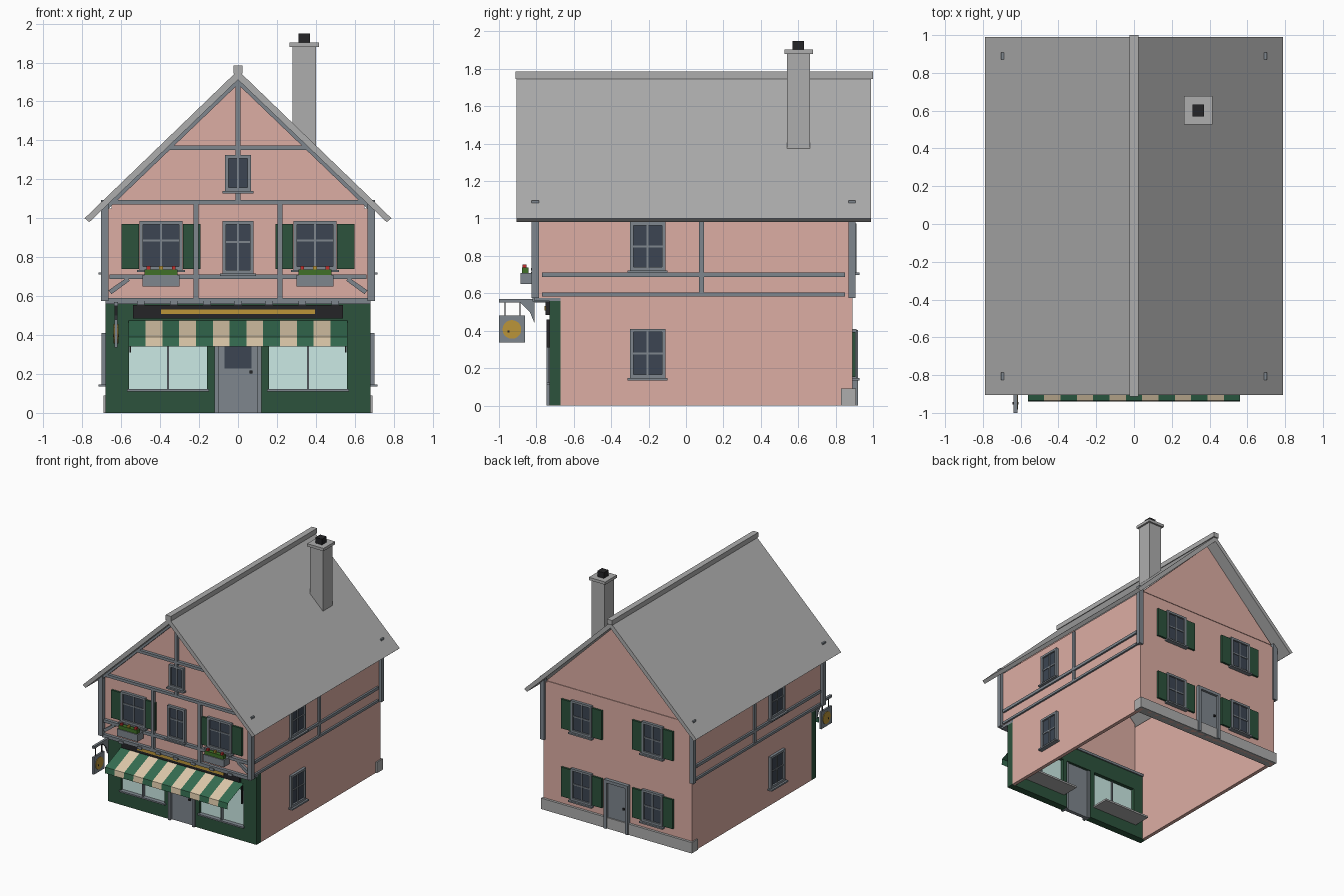
import bpy, bmesh, math
from mathutils import Matrix, Vector

if "Cube" in bpy.data.objects:
    bpy.data.objects.remove(bpy.data.objects["Cube"])


def mat(name, r, g, b):
    m = bpy.data.materials.new(name)
    m.diffuse_color = (r, g, b, 1)
    m.use_nodes = True
    m.node_tree.nodes["Principled BSDF"].inputs["Base Color"].default_value = m.diffuse_color
    return m


PINK = mat("plaster", .72, .42, .37)
TIMBER = mat("timber", .21, .24, .27)
GREEN = mat("green_paint", .025, .085, .045)
GLASS = mat("dark_glass", .045, .06, .085)
SHOP = mat("shop_glass", .6, .82, .78)
CREAM = mat("cream_cloth", .72, .58, .4)
CLOTH = mat("green_cloth", .035, .15, .08)
BLACK = mat("black", .018, .018, .02)
GOLD = mat("gold", .5, .3, .04)
RED = mat("red_flower", .55, .03, .03)
LEAF = mat("foliage", .05, .16, .02)
STONE = mat("stone", .42, .42, .42)
I = Matrix()


def finish(name, bm, m, M=I):
    bmesh.ops.recalc_face_normals(bm, faces=bm.faces)
    me = bpy.data.meshes.new(name)
    bm.to_mesh(me)
    bm.free()
    me.transform(M)
    if m:
        me.materials.append(m)
    ob = bpy.data.objects.new(name, me)
    bpy.context.collection.objects.link(ob)
    return ob


def boxes(name, m, items, M=I):
    """One object from boxes given as (x0, x1, y0, y1, z0, z1)."""
    bm = bmesh.new()
    for x0, x1, y0, y1, z0, z1 in items:
        T = Matrix.Translation(((x0 + x1) / 2, (y0 + y1) / 2, (z0 + z1) / 2))
        S = Matrix.Diagonal((abs(x1 - x0), abs(y1 - y0), abs(z1 - z0), 1))
        bmesh.ops.create_cube(bm, size=1, matrix=T @ S)
    return finish(name, bm, m, M)


def prism(name, m, pts, c0, c1, axis="y"):
    """Extrude an outline along x or y."""
    bm = bmesh.new()
    def co(a, b, c):
        return (a, c, b) if axis == "y" else (c, a, b)
    f = bm.faces.new([bm.verts.new(co(a, b, c0)) for a, b in pts])
    r = bmesh.ops.extrude_face_region(bm, geom=[f])
    d = Vector(co(0, 0, c1 - c0))
    bmesh.ops.translate(bm, verts=[v for v in r["geom"] if isinstance(v, bmesh.types.BMVert)], vec=d)
    return finish(name, bm, m)


def wall_frame(x, y, deg):
    """Local frame of a wall: x along it, -y outward, z up."""
    return Matrix.Translation((x, y, 0)) @ Matrix.Rotation(math.radians(deg), 4, "Z")


FRONT, BACK = wall_frame(0, -.79, 0), wall_frame(0, .89, 180)
RIGHT, LEFT = wall_frame(.68, 0, 90), wall_frame(-.68, 0, -90)


def window(name, M, cx, z0, z1, w, bar=.5, shutters=False, cross=True):
    a, b, t = cx - w / 2, cx + w / 2, .018
    boxes(name + "_glass", GLASS, [(a + t, b - t, -.008, .005, z0 + t, z1 - t)], M)
    fr = [(a, a + t, -.022, 0, z0, z1), (b - t, b, -.022, 0, z0, z1),
          (a + t, b - t, -.022, 0, z0, z0 + t), (a + t, b - t, -.022, 0, z1 - t, z1),
          (cx - .005, cx + .005, -.015, 0, z0, z1),
          (a - .012, b + .012, -.038, 0, z0 - .012, z0)]
    if cross:
        zb = z0 + (z1 - z0) * bar
        fr.append((a, b, -.014, 0, zb - .005, zb + .005))
    boxes(name + "_frame", TIMBER, fr, M)
    if shutters:
        boxes(name + "_shutters", GREEN, [(a - .092, a - .002, -.016, 0, z0 + .005, z1 - .015),
                                          (b + .002, b + .092, -.016, 0, z0 + .005, z1 - .015)], M)


# hollow walls: jettied sides, gables and jetty floor
side = [(-.67, 0), (.89, 0), (.89, 1.05), (-.79, 1.05), (-.79, .575), (-.67, .575)]
for s, n in ((1, "right"), (-1, "left")):
    prism(n + "_wall", PINK, side, s * .68, s * .65, "x")
top = [(.65, 1.07), (0, 1.71), (-.65, 1.07)]
prism("front_wall", PINK, [(-.65, .575), (.65, .575)] + top, -.79, -.76)
prism("back_wall", PINK, [(-.65, 0), (.65, 0)] + top, .86, .89)
boxes("jetty_floor", TIMBER, [(-.68, .68, -.81, -.66, .56, .58)])
boxes("back_plinth", STONE, [(-.69, .69, .83, .91, 0, .09)])
boxes("back_gable_band", PINK, [(-.65, .65, .885, .895, 1.06, 1.065)])

# roof slabs, ridge and chimney
for s, n in ((1, "right"), (-1, "left")):
    prism(n + "_roof", STONE, [(0, 1.76), (s * .788, 1.0), (s * .764, .98), (0, 1.712)], -.905, .99)
boxes("ridge_cap", STONE, [(-.024, .024, -.912, 1, 1.745, 1.785)])
boxes("chimney", STONE, [(.28, .40, .54, .663, 1.2, 1.88), (.265, .415, .526, .678, 1.88, 1.903)])
boxes("chimney_pot", BLACK, [(.31, .37, .57, .632, 1.903, 1.95)])

# corner posts and side timbers
for s, n in ((1, "right"), (-1, "left")):
    boxes(n + "_corner_posts", TIMBER, [(s * .665, s * .703, -.825, -.785, .575, 1.095),
                                        (s * .665, s * .703, .87, .907, .575, 1.095)])
    boxes(n + "_side_beams", TIMBER, [(s * .67, s * .695, -.77, .85, .688, .712),
                                      (s * .67, s * .695, -.77, .85, .583, .603),
                                      (s * .67, s * .693, .07, .096, .6, 1.04)])

# front timber frame
y0, y1 = -.815, -.785
boxes("front_beams", TIMBER, [(-.70, .70, y0, y1, .575, .59), (-.66, .66, y0, y1, .688, .712),
                              (-.69, .69, y0, y1, 1.07, 1.093), (-.36, .36, y0, y1, 1.35, 1.373)])
boxes("front_studs", TIMBER, [(-.228, -.202, y0, y1, .59, 1.07), (.202, .228, y0, y1, .59, 1.07),
                              (-.013, .013, y0, y1, 1.325, 1.70), (-.013, .013, y0, y1, 1.09, 1.13)])
for s, n in ((1, "right"), (-1, "left")):
    prism(n + "_brace", TIMBER, [(s * .65, .61), (s * .555, .68), (s * .57, .695), (s * .665, .63)], y0, y1)
    prism(n + "_gable_rafter", TIMBER, [(0, 1.715), (s * .70, 1.045), (s * .67, 1.045), (0, 1.688)], y0, y1)
boxes("jetty_joist_ends", TIMBER, [(x - .02, x + .02, -.82, -.72, .555, .577)
                                   for x in (-.5, -.33, -.16, 0, .16, .33, .5)])

# windows on every side
window("gable_window", FRONT, 0, 1.14, 1.325, .134, cross=False)
window("middle_window", FRONT, 0, .715, .985, .16, .6)
for s, n in ((1, "right"), (-1, "left")):
    window(n + "_front_window", FRONT, s * .395, .735, .985, .222, .6, True)
    M = RIGHT if s > 0 else LEFT
    window(n + "_upper_window", M, -s * .205, .722, .98, .19)
    window(n + "_lower_window", M, -s * .205, .147, .41, .19)
    for z, lv in ((.147, "lower"), (.71, "upper")):
        window(n + "_back_" + lv + "_window", BACK, -s * .325, z, z + .262, .19, .5, True)
    # flower box
    c = s * .395
    boxes(n + "_flower_box", TIMBER, [(c - .095, c + .095, -.885, -.81, .65, .708)])
    boxes(n + "_flower_leaves", LEAF, [(c - .085, c + .085, -.878, -.842, .705, .738)])
    boxes(n + "_red_flowers", RED, [(c + d - .01, c + d + .01, -.873, -.853, .735, .755) for d in (-.065, .065)])
    boxes(n + "_yellow_flower", GOLD, [(c - .01, c + .01, -.873, -.853, .735, .755)])

# back door
boxes("back_door", TIMBER, [(-.085, .085, -.01, .02, 0, .38)], BACK)
boxes("back_door_frame", TIMBER, [(-.11, -.085, -.03, 0, 0, .4), (.085, .11, -.03, 0, 0, .4),
                                  (-.11, .11, -.03, 0, .38, .405)], BACK)
boxes("back_door_knob", BLACK, [(.055, .07, -.022, -.01, .19, .205)], BACK)

# shopfront
front = [(-.68, .68, -.73, -.67, .42, .575)]
for s in (1, -1):
    front += [(s * .56, s * .68, -.73, -.67, 0, .42), (s * .12, s * .16, -.73, -.67, 0, .42),
              (s * .16, s * .56, -.73, -.67, 0, .115)]
boxes("shopfront", GREEN, front)
for s, n in ((1, "right"), (-1, "left")):
    boxes(n + "_shop_glass", SHOP, [(s * .16, s * .56, -.71, -.70, .115, .42)])
    boxes(n + "_shop_window_frame", TIMBER, [(s * .355, s * .365, -.735, -.69, .115, .42),
                                             (s * .15, s * .57, -.745, -.69, .11, .122)])
    boxes(n + "_display_shelf", STONE, [(s * .15, s * .58, -.69, -.52, .1, .115)])
    boxes(n + "_display_goods", GOLD, [(s * x, s * (x + .05), -.63, -.58, .115, .15) for x in (.22, .32, .44)])
boxes("shop_door", TIMBER, [(-.1, .1, -.72, -.69, 0, .42)])
boxes("shop_door_frame", TIMBER, [(-.12, -.1, -.745, -.68, 0, .42), (.1, .12, -.745, -.68, 0, .42)])
boxes("shop_door_glass", GLASS, [(-.07, .07, -.727, -.71, .228, .39)])
boxes("shop_door_knob", BLACK, [(.06, .075, -.737, -.715, .203, .218)])
boxes("fascia_board", BLACK, [(-.54, .54, -.75, -.72, .485, .555)])
boxes("fascia_bar", GOLD, [(-.395, .395, -.757, -.74, .508, .532)])

# striped awning of thin cloth: slope and valance
step = 1.124 / 13
for m, k0, n in ((CLOTH, 0, "green"), (CREAM, 1, "cream")):
    bm = bmesh.new()
    for k in range(k0, 13, 2):
        a, b = -.562 + k * step, -.562 + (k + 1) * step
        rows = [[bm.verts.new((x, y, z)) for x in (a, b)] for y, z in ((-.73, .475), (-.935, .39), (-.94, .342))]
        for p, q in zip(rows, rows[1:]):
            bm.faces.new((p[0], q[0], q[1], p[1]))
    finish(n + "_awning_stripes", bm, m)
boxes("awning_brackets", BLACK, [(s * .55, s * .558, -.745, -.73, .31, .46) for s in (1, -1)])

# hanging sign
boxes("sign_arm", TIMBER, [(-.637, -.617, -1, -.73, .55, .57)])
prism("sign_gusset", TIMBER, [(-.885, .55), (-.81, .55), (-.81, .44), (-.835, .5)], -.634, -.62, "x")
boxes("sign_rods", BLACK, [(-.63, -.624, y, y + .006, .48, .55) for y in (-.97, -.89)])
boxes("sign_board", TIMBER, [(-.635, -.619, -1, -.862, .337, .48)])
bm = bmesh.new()
bmesh.ops.create_cone(bm, cap_ends=True, segments=20, radius1=.05, radius2=.05, depth=.024)
finish("sign_disc", bm, GOLD, Matrix.Translation((-.627, -.931, .407)) @ Matrix.Rotation(math.pi / 2, 4, "Y"))
boxes("sign_dot", BLACK, [(-.642, -.612, -.955, -.943, .39, .402)])
